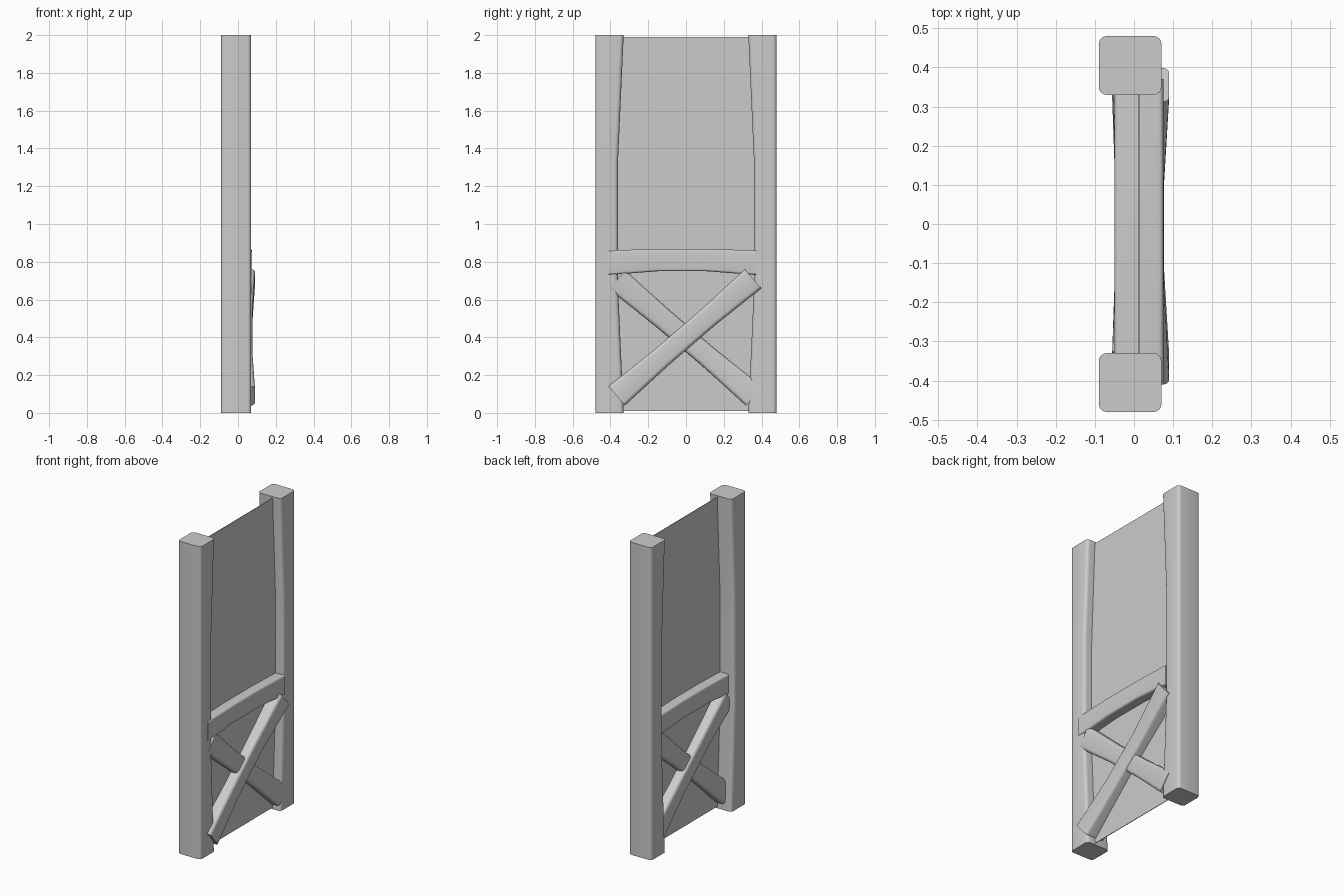
import bpy, bmesh, math
from mathutils import Vector

cube = bpy.data.objects.get("Cube")
if cube:
    bpy.data.objects.remove(cube, do_unlink=True)

grey = bpy.data.materials.new("plain grey")
grey.use_nodes = True
grey.diffuse_color = (0.6, 0.6, 0.6, 1)
grey.node_tree.nodes["Principled BSDF"].inputs["Base Color"].default_value = (0.6, 0.6, 0.6, 1)


def rounded_rect(x0, x1, w0, w1, radius, steps=4):
    """Outline points (x, w) of a rectangle with rounded corners."""
    corners = [(x1, w1, 0), (x0, w1, 90), (x0, w0, 180), (x1, w0, 270)]
    points = []
    for x, w, start in corners:
        cx = x - radius if x == x1 else x + radius
        cw = w - radius if w == w1 else w + radius
        for i in range(steps + 1):
            a = math.radians(start + 90 * i / steps)
            points.append((cx + radius * math.cos(a), cw + radius * math.sin(a)))
    return points


def timber(name, start, end, tip, middle, radius=0.02):
    """Loft a beam in the YZ plane; tip and middle are (x0, x1, w0, w1)."""
    start, end = Vector((0, *start)), Vector((0, *end))
    along = (end - start).normalized()
    across = along.cross(Vector((1, 0, 0)))
    bm = bmesh.new()
    rings = []
    for i, section in enumerate((tip, middle, middle, tip)):
        centre = start.lerp(end, i / 3)
        rings.append([bm.verts.new(centre + across * w + Vector((x, 0, 0)))
                      for x, w in rounded_rect(*section, radius)])
    n = len(rings[0])
    for a, b in zip(rings, rings[1:]):
        for j in range(n):
            k = (j + 1) % n
            bm.faces.new((a[j], a[k], b[k], b[j]))
    bm.faces.new(rings[0])
    bm.faces.new(rings[-1])
    bmesh.ops.recalc_face_normals(bm, faces=bm.faces)
    mesh = bpy.data.meshes.new(name)
    bm.to_mesh(mesh)
    bm.free()
    mesh.materials.append(grey)
    obj = bpy.data.objects.new(name, mesh)
    bpy.context.collection.objects.link(obj)
    bpy.ops.object.select_all(action='DESELECT')
    obj.select_set(True)
    bpy.context.view_layer.objects.active = obj
    bpy.ops.object.shade_smooth_by_angle(angle=math.radians(40))
    return obj


# Upright posts, hollowed slightly on their inner sides
for name, side in (("front_post", -1), ("back_post", 1)):
    inner = [sorted((side * edge, side * 0.48)) for edge in (0.33, 0.36)]
    timber(name, (0, 0), (0, 2), (-0.09, 0.07, *inner[0]), (-0.09, 0.07, *inner[1]))

# Sagging crossbar
timber("crossbar", (-0.41, 0.8), (0.37, 0.8),
       (-0.05, 0.075, -0.06, 0.07), (-0.05, 0.075, -0.068, 0.05), 0.012)

# Crossed braces, thinner toward the middle
timber("outer_brace", (-0.367, 0.09), (0.355, 0.71),
       (-0.045, 0.09, -0.067, 0.067), (-0.035, 0.076, -0.056, 0.056))
timber("inner_brace", (-0.365, 0.705), (0.36, 0.09),
       (-0.056, 0.073, -0.067, 0.067), (-0.048, 0.06, -0.056, 0.056))

# Thin infill panel
bpy.ops.mesh.primitive_cube_add(size=1, location=(0.012, 0, 1))
panel = bpy.context.object
panel.name = "panel"
panel.scale = (0.004, 0.75, 1.98)
panel.data.materials.append(grey)
